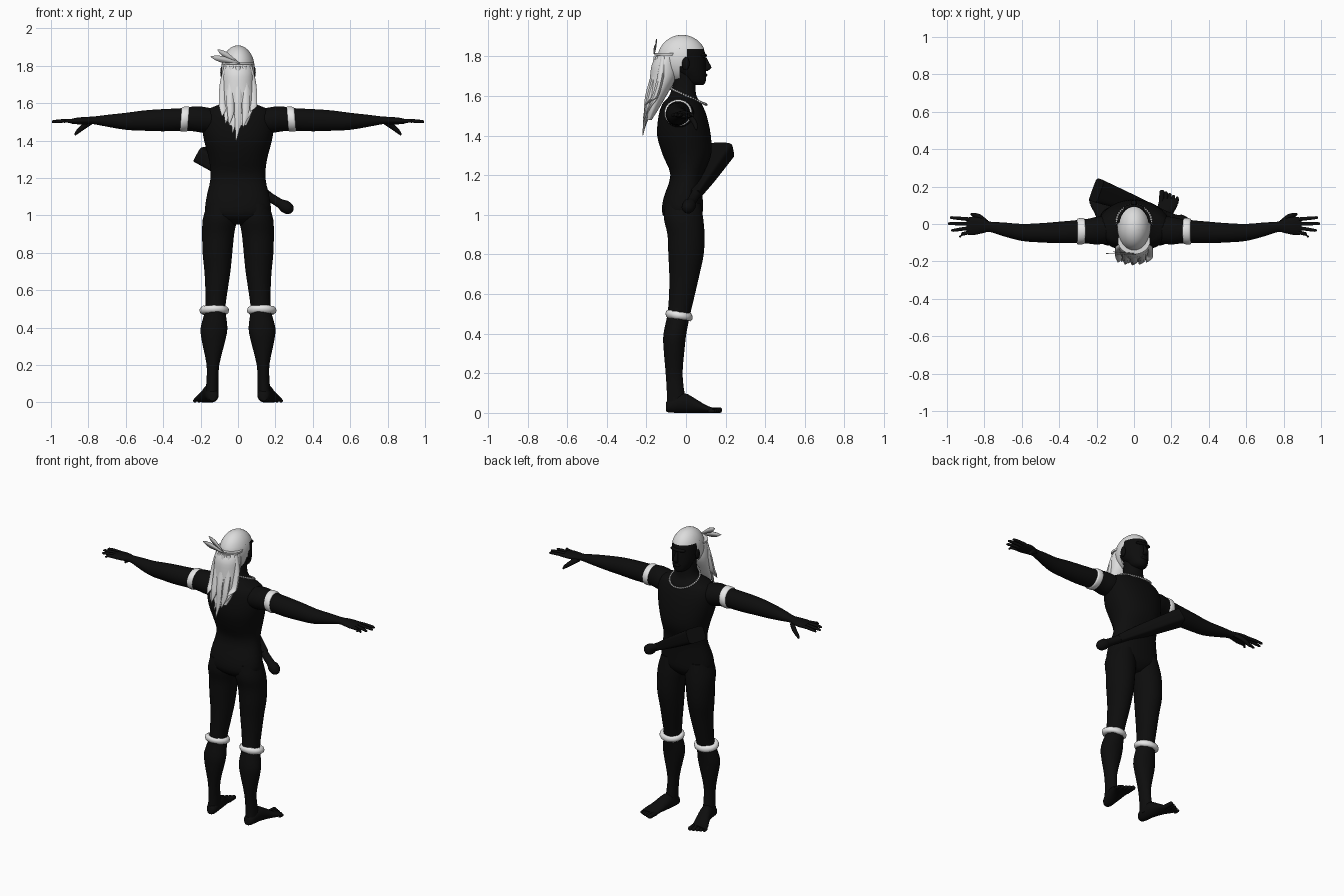
import bpy, bmesh, math, random
from mathutils import Vector, Matrix

random.seed(4)
if "Cube" in bpy.data.objects:
    bpy.data.objects.remove(bpy.data.objects["Cube"])


def material(name, value):
    m = bpy.data.materials.new(name)
    m.use_nodes = True
    m.diffuse_color = (value, value, value, 1)
    m.node_tree.nodes["Principled BSDF"].inputs["Base Color"].default_value = (value, value, value, 1)
    return m


BLACK = material("black", 0.004)
HAIR = material("pale hair", 0.72)
BAND = material("white band", 0.85)
GREY = material("feather grey", 0.5)
X, Y, Z = Vector((1, 0, 0)), Vector((0, 1, 0)), Vector((0, 0, 1))


def finish(name, bm, mat, angle=50):
    bmesh.ops.recalc_face_normals(bm, faces=bm.faces[:])
    me = bpy.data.meshes.new(name)
    bm.to_mesh(me)
    bm.free()
    me.materials.append(mat)
    me.shade_smooth()
    me.set_sharp_from_angle(angle=math.radians(angle))
    ob = bpy.data.objects.new(name, me)
    bpy.context.collection.objects.link(ob)
    return ob


def smooth_path(rows, steps):
    """Catmull-Rom through rows of (x, y, z, half width, half depth)."""
    out = []
    for i in range(len(rows) - 1):
        a, b, c, d = (rows[max(0, min(len(rows) - 1, i + k))] for k in (-1, 0, 1, 2))
        for s in range(steps):
            t = s / steps
            out.append([q + 0.5 * t * (r - p + t * (2*p - 5*q + 4*r - w + t * (3*(q - r) + w - p)))
                        for p, q, r, w in zip(a, b, c, d)])
    return out + [list(rows[-1])]


def loft(name, rows, u, v, mat, side=1, sides=20, steps=3, power=1.0):
    bm = bmesh.new()
    rings = []
    for x, y, z, a, b in smooth_path(rows, steps):
        ring = []
        for k in range(sides):
            t = math.tau * (k + 0.5) / sides
            c, s = math.cos(t), math.sin(t)
            c = math.copysign(abs(c) ** power, c)
            s = math.copysign(abs(s) ** power, s)
            p = Vector((x, y, z)) + u * a * c + v * b * s
            ring.append(bm.verts.new((p.x * side, p.y, p.z)))
        rings.append(ring)
    for r, q in zip(rings, rings[1:]):
        for k in range(sides):
            n = (k + 1) % sides
            bm.faces.new((r[k], r[n], q[n], q[k]))
    bm.faces.new(rings[0])
    bm.faces.new(rings[-1])
    return finish(name, bm, mat)


def ball(name, centre, radii, mat, segs=16):
    bm = bmesh.new()
    bmesh.ops.create_uvsphere(bm, u_segments=segs, v_segments=segs // 2, radius=1,
                              matrix=Matrix.Translation(centre) @ Matrix.Diagonal((*radii, 1)))
    return finish(name, bm, mat)


# Torso and neck
loft("torso", [(0, -.01, .95, .05, .05), (0, -.018, 1.0, .165, .1), (0, -.015, 1.08, .172, .1),
               (0, .005, 1.2, .147, .084), (0, .005, 1.3, .156, .122), (0, -.01, 1.4, .182, .136),
               (0, -.017, 1.5, .195, .122), (0, -.02, 1.56, .175, .1), (0, -.018, 1.585, .12, .08),
               (0, -.015, 1.61, .075, .066), (0, -.01, 1.66, .058, .058), (0, -.01, 1.74, .055, .06)],
     X, Y, BLACK, sides=32, power=.9)

# Head, nose, brow and lips
loft("head", [(0, .055, 1.655, .022, .03), (0, .044, 1.67, .045, .055), (0, .035, 1.7, .06, .066),
              (0, .01, 1.74, .074, .09), (0, -.01, 1.79, .08, .108), (0, -.02, 1.84, .08, .11),
              (0, -.02, 1.885, .05, .07)], X, Y, BLACK, sides=28)
loft("nose", [(0, .095, 1.795, .008, .008), (0, .107, 1.765, .012, .012),
              (0, .112, 1.742, .017, .016), (0, .1, 1.728, .012, .01)], X, Y, BLACK, sides=10)
ball("brow", (0, .085, 1.805), (.055, .021, .012), BLACK)
ball("lips", (0, .092, 1.706), (.026, .016, .011), BLACK)

for side, tag in ((1, "left"), (-1, "right")):
    ball(tag + "_ear", (side * .084, -.002, 1.765), (.011, .02, .034), BLACK)

    # Arm and palm
    loft(tag + "_arm", [(.08, -.025, 1.5, .07, .06), (.19, -.035, 1.512, .075, .07),
                        (.24, -.038, 1.516, .068, .067), (.3, -.04, 1.513, .062, .061),
                        (.4, -.045, 1.509, .058, .06), (.5, -.047, 1.507, .052, .055),
                        (.6, -.045, 1.503, .046, .046), (.7, -.028, 1.506, .037, .032),
                        (.77, -.015, 1.508, .028, .021), (.81, -.01, 1.507, .04, .02),
                        (.86, -.01, 1.505, .05, .018), (.895, -.012, 1.503, .045, .012)],
         Y, Z, BLACK, side)
    # Fingers: base y, tip x, tip y
    for i, (y0, x1, y1) in enumerate([(.024, .985, .034), (.002, .995, .002),
                                      (-.02, .978, -.034), (-.042, .935, -.066)]):
        loft(f"{tag}_finger_{i + 1}", [(.865, y0, 1.504, .011, .012), (.92, (y0 + y1) / 2, 1.506, .01, .01),
                                       (x1 - .01, y1, 1.502, .008, .008), (x1, y1, 1.5, .003, .003)],
             Y, Z, BLACK, side, sides=10, steps=2)
    loft(tag + "_thumb", [(.79, .01, 1.502, .014, .018), (.825, .038, 1.475, .014, .015),
                          (.86, .05, 1.445, .01, .01), (.872, .052, 1.43, .004, .004)],
         Y, (X + Z).normalized(), BLACK, side, sides=10)

    # Leg, foot and toes
    loft(tag + "_leg", [(.095, -.015, 1.06, .07, .09), (.098, -.012, .98, .091, .1),
                        (.106, 0, .9, .086, .094), (.11, 0, .8, .08, .09), (.11, -.008, .7, .07, .077),
                        (.115, -.02, .6, .06, .066), (.121, -.036, .5, .054, .058),
                        (.128, -.056, .4, .072, .058), (.131, -.06, .33, .063, .054),
                        (.134, -.06, .2, .034, .043), (.137, -.052, .1, .033, .045),
                        (.14, -.045, .03, .036, .053)], X, Y, BLACK, side, sides=24)
    loft(tag + "_foot", [(.137, -.102, .03, .02, .022), (.138, -.08, .037, .034, .036),
                         (.146, -.01, .05, .04, .05), (.162, .05, .035, .046, .035),
                         (.18, .1, .02, .053, .02), (.187, .135, .014, .05, .013)], X, Z, BLACK, side)
    for i in range(5):
        x, tip, r = .149 + i * .0205, .183 - .009 * i, .014 - .0012 * i
        loft(f"{tag}_toe_{i + 1}", [(x - .003, .11, r, r, r), (x, tip - .02, r, r, r),
                                    (x, tip - .006, r, r * .85, r * .85), (x, tip, r, r * .3, r * .3)],
             X, Z, BLACK, side, sides=10, steps=2)

    # Arm band with rounded edges
    loft(tag + "_arm_band", [(.264, -.038, 1.516, .062, .061), (.268, -.038, 1.516, .069, .067),
                             (.285, -.039, 1.515, .071, .068), (.301, -.04, 1.514, .069, .066),
                             (.306, -.04, 1.514, .061, .06)], Y, (Z - .08 * X).normalized(), BAND, side)

    # Knee band: a tilted, slightly lumpy ring
    bm = bmesh.new()
    n, m = 28, 10
    rings = []
    for i in range(n):
        t = math.tau * i / n
        w = .021 + random.uniform(-.002, .002)
        ring = []
        for j in range(m):
            p = math.tau * j / m
            r = 1 + .3 * math.cos(p)
            y = .053 * r * math.sin(t)
            ring.append(bm.verts.new((side * (.127 + .061 * r * math.cos(t)), -.035 + y,
                                      .492 + w * math.sin(p) - .14 * y)))
        rings.append(ring)
    for i in range(n):
        for j in range(m):
            a, b, k = rings[i], rings[(i + 1) % n], (j + 1) % m
            bm.faces.new((a[j], a[k], b[k], b[j]))
    finish(tag + "_knee_band", bm, BAND)

# Bead necklace
bm = bmesh.new()
for i in range(46):
    t = math.tau * i / 46
    y = .012 + .09 * math.sin(t)
    bmesh.ops.create_icosphere(bm, subdivisions=1, radius=.0075, matrix=Matrix.Translation(
        (.093 * math.cos(t), y, 1.603 - .45 * y)))
finish("necklace", bm, GREY)

# Hair cap, cut away around the face and ears
bm = bmesh.new()
bmesh.ops.create_uvsphere(bm, u_segments=40, v_segments=24, radius=1,
                          matrix=Matrix.Translation((0, -.02, 1.787)) @ Matrix.Diagonal((.089, .124, .122, 1)))
for co, no in (((0, 0, 1.838), Z), ((0, 0, 1.75), Z), ((0, 0, 1.685), Z), ((0, .005, 0), Y), ((0, -.03, 0), Y)):
    bmesh.ops.bisect_plane(bm, geom=bm.verts[:] + bm.edges[:] + bm.faces[:], plane_co=co, plane_no=no)
bare = []
for f in bm.faces:
    c = f.calc_center_median()
    if c.z < 1.685 or (c.y > .005 and c.z < 1.838) or (c.y > -.03 and c.z < 1.75):
        bare.append(f)
bmesh.ops.delete(bm, geom=bare, context="FACES")
finish("hair_cap", bm, HAIR)

# Hanging hair: main mass and tapered locks
loft("hair_mass", [(0, -.09, 1.81, .075, .055), (0, -.105, 1.76, .084, .068), (0, -.112, 1.7, .086, .07),
                   (0, -.138, 1.62, .083, .05), (0, -.165, 1.54, .072, .03), (0, -.185, 1.48, .045, .012)],
     X, Y, HAIR, sides=24)
for i in range(9):
    f = i / 4 - 1
    end = 1.4 + .11 * abs(f) + random.uniform(0, .05) * (i != 4)
    back = .035 * (1 - f * f) - .025 * (i % 2)
    loft(f"hair_lock_{i + 1}", [(f * .062, -.115 - back, 1.8, .014, .014), (f * .078, -.128 - back, 1.7, .022, .018),
                                (f * .083, -.155 - back, 1.6, .021, .018),
                                (f * .08, -.182 - back * .6, (1.6 + end) / 2, .018, .012),
                                (f * .075 - .01, -.205 - back * .4, end, .002, .002)],
         X, Y, HAIR, sides=8)

# Hair tie and two feathers
loft("hair_tie", [(0, -.09, 1.806, .086, .069), (0, -.09, 1.818, .087, .072)], X, Y, HAIR, steps=1)
for i, (base, tip, width) in enumerate([((.01, -.165, 1.815), (-.15, -.16, 1.85), .019),
                                        ((0, -.16, 1.82), (-.112, -.15, 1.888), .017)]):
    bm = bmesh.new()
    base, tip = Vector(base), Vector(tip)
    d = tip - base
    across = d.cross(Y).normalized() * width
    outline = [base + d * t + across * w
               for t, w in ((0, .1), (.3, .6), (.6, 1), (.82, .7), (1, 0), (.82, -.6), (.6, -.9), (.3, -.5), (0, -.1))]
    bm.faces.new([bm.verts.new(p) for p in outline])
    plate = finish(f"feather_{i + 1}", bm, GREY)
    mod = plate.modifiers.new("thickness", "SOLIDIFY")
    mod.thickness = .004

# Club slung across the waist: round grip widening to a square head
grip, top = Vector((.28, .005, 1.03)), Vector((-.2, .18, 1.325))
axis = (top - grip).normalized()
u = axis.cross(Z).normalized()
v = u.cross(axis)


def along(t, a, b):
    return (*grip.lerp(top, t), a, b)


loft("club_grip", [along(-.02, .014, .014), along(.01, .03, .03), along(.07, .034, .033),
                   along(.13, .024, .024), along(.35, .026, .026)], u, v, BLACK)
loft("club_head", [along(.25, .024, .024), along(.55, .042, .036), along(1, .064, .046)],
     u, v, BLACK, power=.4)
